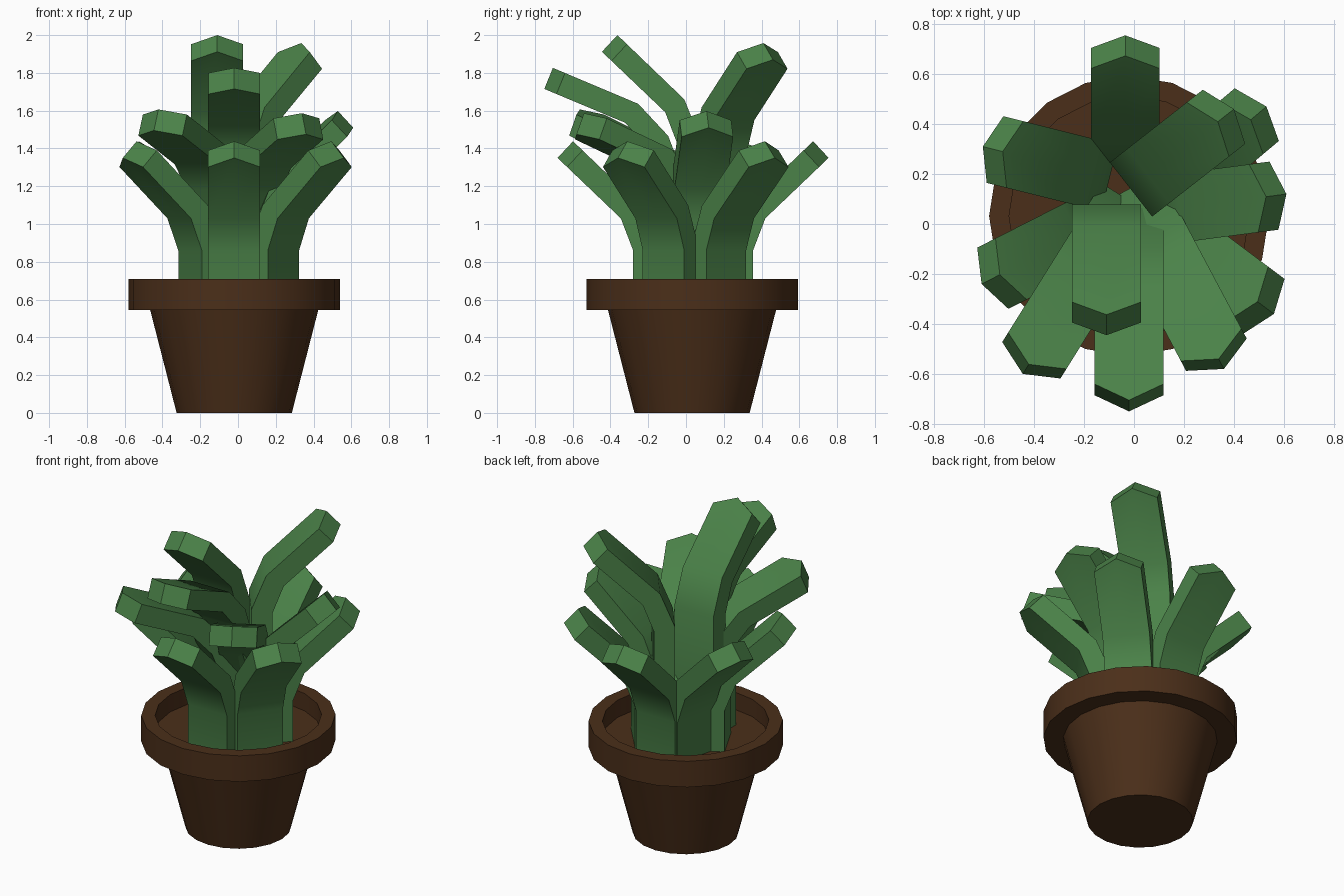
import bpy, bmesh, math
from mathutils import Vector, Matrix

if "Cube" in bpy.data.objects:
    bpy.data.objects.remove(bpy.data.objects["Cube"])


def material(name, rgb):
    m = bpy.data.materials.new(name)
    m.diffuse_color = (*rgb, 1)
    m.use_nodes = True
    m.node_tree.nodes["Principled BSDF"].inputs["Base Color"].default_value = m.diffuse_color
    return m


GREEN = material("leaf_green", (0.07, 0.225, 0.066))
BROWN = material("pot_brown", (0.07, 0.028, 0.01))


def finish(name, bm, mat):
    bmesh.ops.recalc_face_normals(bm, faces=bm.faces)
    me = bpy.data.meshes.new(name)
    bm.to_mesh(me)
    bm.free()
    me.materials.append(mat)
    ob = bpy.data.objects.new(name, me)
    bpy.context.collection.objects.link(ob)
    bpy.ops.object.select_all(action='DESELECT')
    ob.select_set(True)
    bpy.context.view_layer.objects.active = ob
    bpy.ops.object.shade_smooth_by_angle(angle=math.radians(30))
    return ob


# Pot with rim and soil: one lathed profile of (radius, height)
def lathe(name, profile, centre, sides, mat):
    bm = bmesh.new()
    rings = []
    for r, z in profile:
        rings.append([bm.verts.new((centre[0] + r * math.cos(2 * math.pi * i / sides),
                                    centre[1] + r * math.sin(2 * math.pi * i / sides), z))
                      for i in range(sides)])
    for a, b in zip(rings, rings[1:]):
        for i in range(sides):
            j = (i + 1) % sides
            bm.faces.new((a[i], a[j], b[j], b[i]))
    bm.faces.new(rings[0])
    bm.faces.new(rings[-1])
    return finish(name, bm, mat)


lathe("pot", [(0.305, 0), (0.445, 0.545), (0.56, 0.545), (0.56, 0.71),
              (0.48, 0.71), (0.48, 0.60)], (-0.02, 0.032), 20, BROWN)

# Leaf side profile: outer and inner edge as (outward, up), measured from the outer tip
OUTER = [(-0.40, -0.49), (-0.335, -0.32), (0, 0)]
INNER = [(-0.523, -0.467), (-0.436, -0.252), (-0.082, 0.088)]
HALF_WIDTH = 0.1375
POINT = 0.07          # how far the middle of the tip sticks out


def leaf(name, tip, azimuth, tilt=0, base=0.42):
    outer = [(-0.40, -0.49 - base)] + OUTER
    inner = [(-0.523, -0.49 - base)] + INNER
    back = Vector((-0.72, 0, -0.69)) * POINT
    mat = (Matrix.Translation(tip) @ Matrix.Rotation(math.radians(azimuth), 4, 'Z')
           @ Matrix.Rotation(math.radians(tilt), 4, 'Y'))
    bm = bmesh.new()
    rows = []
    for n, (o, i) in enumerate(zip(outer, inner)):
        shift = back if n == len(outer) - 1 else Vector()
        row = []
        for (x, z), ys in ((o, (-1, 0, 1)), (i, (1, 0, -1))):
            for y in ys:
                p = Vector((x, y * HALF_WIDTH, z)) + (shift if y else Vector())
                row.append(bm.verts.new(mat @ p))
        rows.append(row)
    for a, b in zip(rows, rows[1:]):
        for k in range(6):
            m = (k + 1) % 6
            bm.faces.new((a[k], a[m], b[m], b[k]))
    for r in (rows[0], rows[-1]):
        bm.faces.new((r[0], r[1], r[4], r[5]))
        bm.faces.new((r[1], r[2], r[3], r[4]))
    finish(name, bm, GREEN)


# Lower ring of six leaves growing out of the soil
for n, (x, y, az) in enumerate([(-0.02, -0.68, 270), (0.56, -0.36, -37), (0.53, 0.47, 40),
                                (-0.035, 0.755, 90), (-0.605, 0.31, 166), (-0.61, -0.24, 207)]):
    leaf(f"lower_leaf_{n + 1}", (x, y, 1.35), az)

# Middle leaves, two of them leaning further out
leaf("middle_leaf_right", (0.61, 0.12, 1.51), 7.5)
leaf("middle_leaf_front_right", (0.36, -0.58, 1.475), -62, 21)
leaf("middle_leaf_front_left", (-0.445, -0.60, 1.495), 238, 21)

# Upper leaves
leaf("upper_leaf_front", (-0.02, -0.75, 1.715), 270, 21)
leaf("top_leaf_front", (-0.11, -0.445, 1.912), 270, 0, 0.6)
leaf("top_leaf_back", (0.40, 0.46, 1.87), 38, 0, 0.6)
